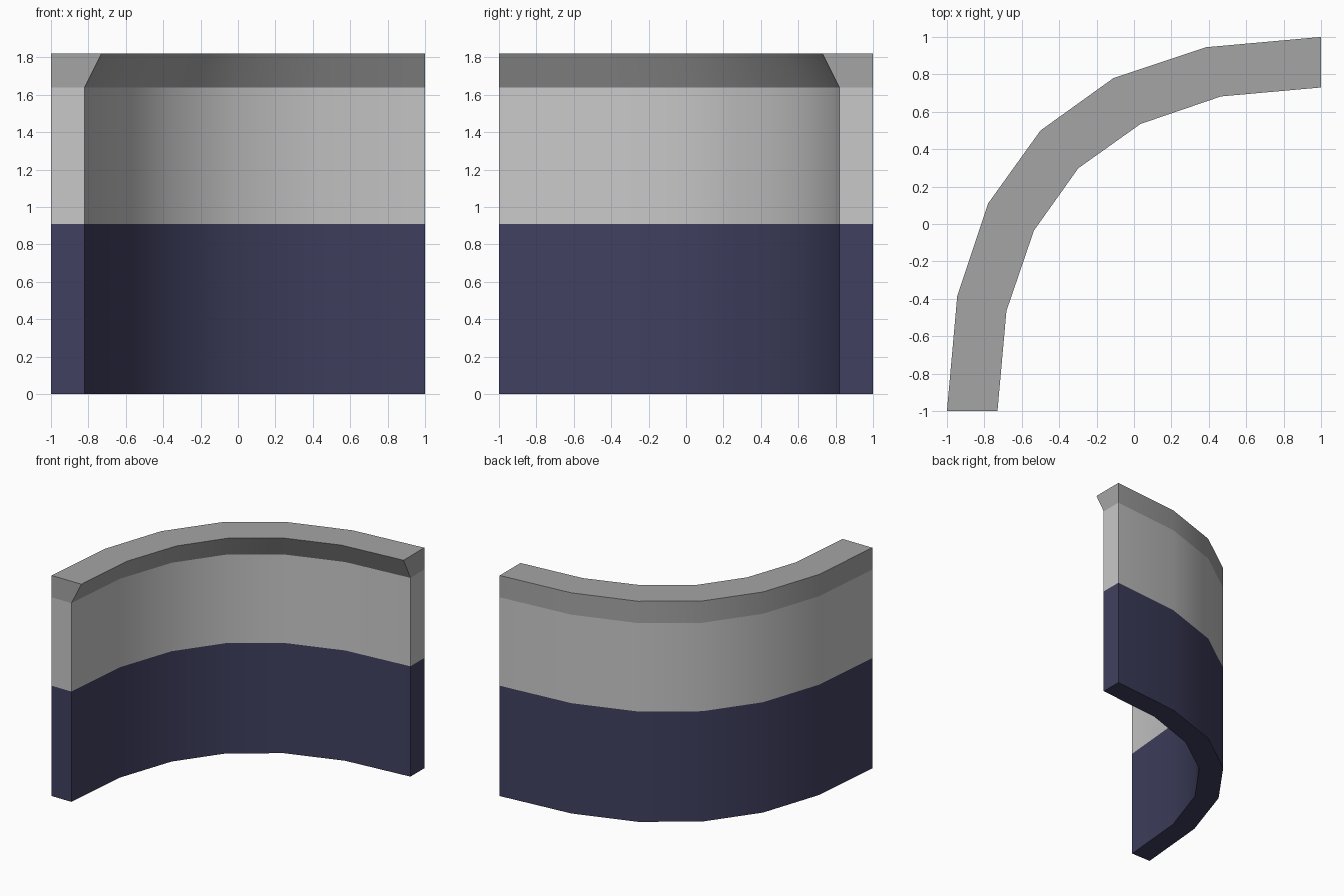
import bpy, bmesh
from mathutils import Vector

if "Cube" in bpy.data.objects:
    bpy.data.objects.remove(bpy.data.objects["Cube"])

# Half of the arc in plan; the other half mirrors across the diagonal
outer = [(-1, -1), (-0.945, -0.385), (-0.78, 0.11), (-0.5, 0.5)]
inner = [(-0.73, -1), (-0.682, -0.465), (-0.535, -0.035), (-0.298, 0.298)]


def mirrored(pts):
    return [Vector(p) for p in pts] + [Vector((-y, -x)) for x, y in reversed(pts[:-1])]


def material(name, rgb):
    m = bpy.data.materials.new(name)
    m.diffuse_color = (*rgb, 1)
    m.use_nodes = True
    m.node_tree.nodes["Principled BSDF"].inputs["Base Color"].default_value = m.diffuse_color
    return m


# Levels: height and thickness as a fraction of the top thickness
levels = [(0, 2 / 3), (0.91, 2 / 3), (1.64, 2 / 3), (1.82, 1)]
bm = bmesh.new()
stations = []
for o, i in zip(mirrored(outer), mirrored(inner)):
    outs = [bm.verts.new((o.x, o.y, z)) for z, t in levels]
    ins = []
    for z, t in levels:
        p = o.lerp(i, t)
        ins.append(bm.verts.new((p.x, p.y, z)))
    stations.append((outs, ins))


def quad(verts, mat):
    bm.faces.new(verts).material_index = mat


# Outer and inner skins, underside and top
for (o0, i0), (o1, i1) in zip(stations, stations[1:]):
    for k in range(3):
        quad((o0[k], o1[k], o1[k + 1], o0[k + 1]), k)
        quad((i0[k], i0[k + 1], i1[k + 1], i1[k]), k)
    quad((o0[0], i0[0], i1[0], o1[0]), 0)
    quad((o0[3], o1[3], i1[3], i0[3]), 2)

# Both end faces
for o, i in (stations[0], stations[-1]):
    for k in range(3):
        quad((o[k], i[k], i[k + 1], o[k + 1]), k)
bmesh.ops.recalc_face_normals(bm, faces=bm.faces[:])

mesh = bpy.data.meshes.new("curved_wall")
bm.to_mesh(mesh)
bm.free()
for m in (material("dark blue base", (0.051, 0.051, 0.117)),
          material("light grey wall", (0.58, 0.58, 0.58)),
          material("grey cap", (0.376, 0.376, 0.376))):
    mesh.materials.append(m)
wall = bpy.data.objects.new("curved_wall", mesh)
bpy.context.collection.objects.link(wall)

# Smooth along the arc, sharp at the corners and flare
bpy.context.view_layer.objects.active = wall
wall.select_set(True)
bpy.ops.object.shade_smooth_by_angle(angle=0.39)
